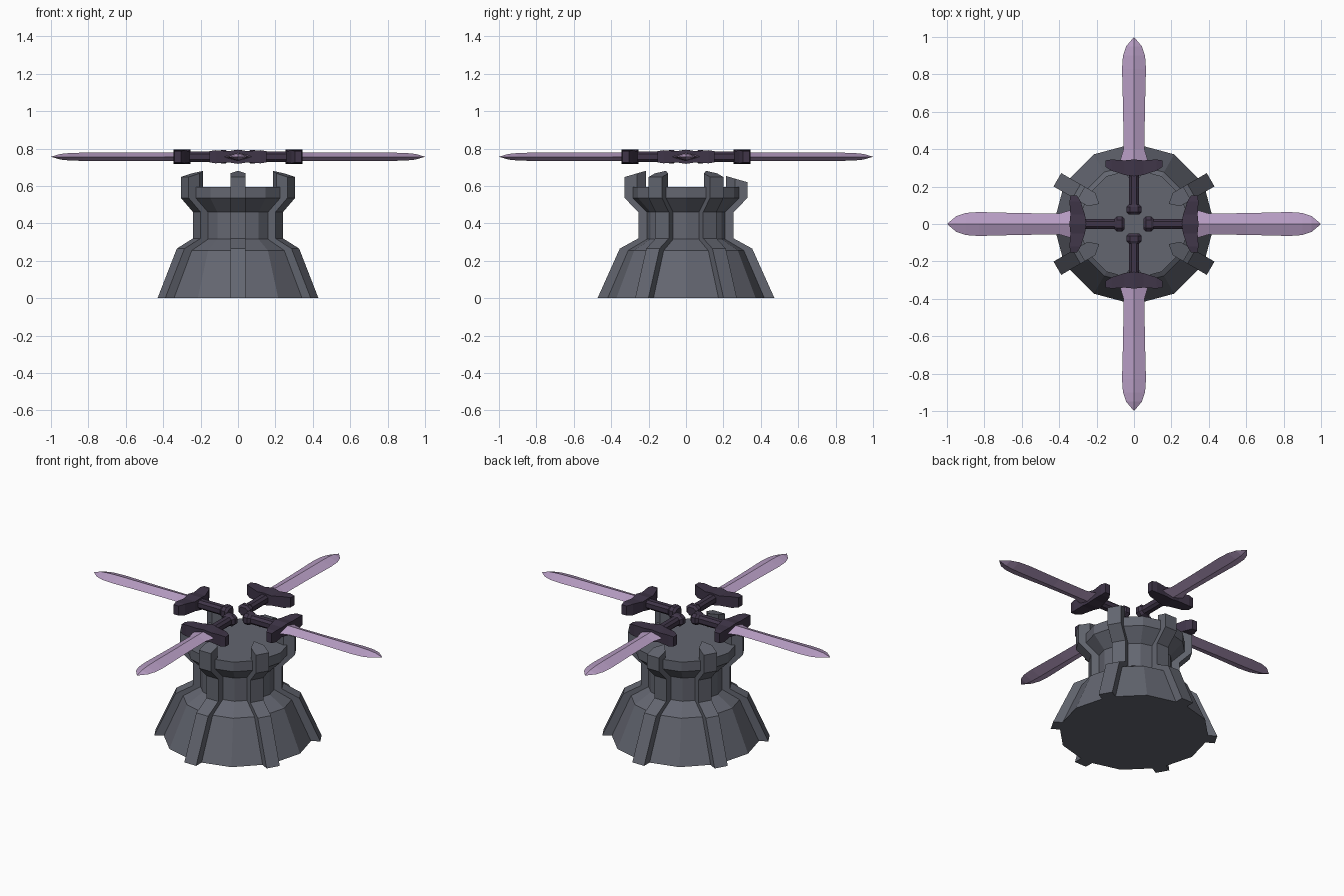
import bpy, bmesh, math
from mathutils import Matrix, Vector

if "Cube" in bpy.data.objects:
    bpy.data.objects.remove(bpy.data.objects["Cube"])


def material(name, rgb):
    m = bpy.data.materials.new(name)
    m.diffuse_color = (*rgb, 1)
    m.use_nodes = True
    m.node_tree.nodes["Principled BSDF"].inputs["Base Color"].default_value = m.diffuse_color
    return m


STONE = material("grey stone", (0.125, 0.132, 0.162))
BLADE = material("lilac blade", (0.47, 0.335, 0.545))
HILT = material("dark purple hilt", (0.050, 0.036, 0.065))


def loft(name, rings, mat, matrix=Matrix()):
    """Skin a list of equal-length point rings and cap both ends."""
    bm = bmesh.new()
    vs = [[bm.verts.new(matrix @ Vector(p)) for p in ring] for ring in rings]
    n = len(vs[0])
    for a, b in zip(vs, vs[1:]):
        for i in range(n):
            bm.faces.new((a[i], a[(i + 1) % n], b[(i + 1) % n], b[i]))
    bm.faces.new(vs[0])
    bm.faces.new(vs[-1])
    bmesh.ops.remove_doubles(bm, verts=bm.verts, dist=1e-5)
    bmesh.ops.recalc_face_normals(bm, faces=bm.faces)
    mesh = bpy.data.meshes.new(name)
    bm.to_mesh(mesh)
    bm.free()
    mesh.materials.append(mat)
    ob = bpy.data.objects.new(name, mesh)
    bpy.context.collection.objects.link(ob)
    return ob


# Twelve-sided tower body
body = [(0.43, 0), (0.32, 0.255), (0.22, 0.315), (0.22, 0.46), (0.295, 0.535), (0.295, 0.595)]
loft("tower_body",
     [[(r * math.cos(k * math.pi / 6), r * math.sin(k * math.pi / 6), z) for k in range(12)]
      for r, z in body], STONE)

# Six ribs following the body, each ending in a pointed, sloped merlon
rib = [(0.473, 0), (0.354, 0.265), (0.254, 0.32), (0.254, 0.46), (0.328, 0.535), (0.328, 0.57)]
w = 0.041
for k in range(6):
    a = math.radians(30 + 60 * k)
    turn = Matrix.Rotation(a, 4, 'Z')
    loft(f"rib_{k}", [[(r, -w, z), (r, w, z), (r - 0.1, w, z), (r - 0.1, -w, z)]
                      for r, z in rib], STONE, turn)
    drop = 0.028 if k == 1 else 0          # back merlon is slightly lower
    plan = [(0.328, -w), (0.328, w), (0.262, w), (0.215, 0), (0.262, -w)]
    top = [(x, y, 0.648 - drop + (0.328 - x) * 0.29) for x, y in plan]
    loft(f"merlon_{k}", [[(x, y, 0.55) for x, y in plan], top], STONE, turn)


def diamond(x, hw, hz):
    return [(x, hw, 0), (x, 0, hz), (x, -hw, 0), (x, 0, -hz)]


def octagon(x, hw, hz):
    c = 0.5
    return [(x, hw, c * hz), (x, c * hw, hz), (x, -c * hw, hz), (x, -hw, c * hz),
            (x, -hw, -c * hz), (x, -c * hw, -hz), (x, c * hw, -hz), (x, hw, -c * hz)]


# Four floating swords pointing outward
blade = [(0.32, 0.08, 0.024), (0.40, 0.056, 0.024), (0.60, 0.058, 0.022), (0.83, 0.064, 0.022),
         (0.90, 0.059, 0.02), (0.95, 0.042, 0.015), (1.0, 0.0, 0.0)]
grip = [(0.09, 0.027, 0.027), (0.27, 0.027, 0.027)]
pommel = [(0.052, 0.028, 0.024), (0.065, 0.041, 0.035), (0.09, 0.041, 0.035), (0.105, 0.028, 0.026)]
guard = [(-0.152, 0.305, 0.34, 0.03), (-0.12, 0.285, 0.345, 0.035), (-0.05, 0.262, 0.34, 0.03),
         (0, 0.255, 0.345, 0.038)]
guard += [(-y, a, b, h) for y, a, b, h in guard[-2::-1]]
for k in range(4):
    m = Matrix.Translation((0, 0, 0.756)) @ Matrix.Rotation(k * math.pi / 2, 4, 'Z')
    loft(f"sword_blade_{k}", [diamond(*s) for s in blade], BLADE, m)
    loft(f"sword_grip_{k}", [octagon(*s) for s in grip], HILT, m)
    loft(f"sword_pommel_{k}", [octagon(*s) for s in pommel], HILT, m)
    loft(f"sword_guard_{k}", [[(a, y, -h), (b, y, -h), (b, y, h), (a, y, h)]
                              for y, a, b, h in guard], HILT, m)
